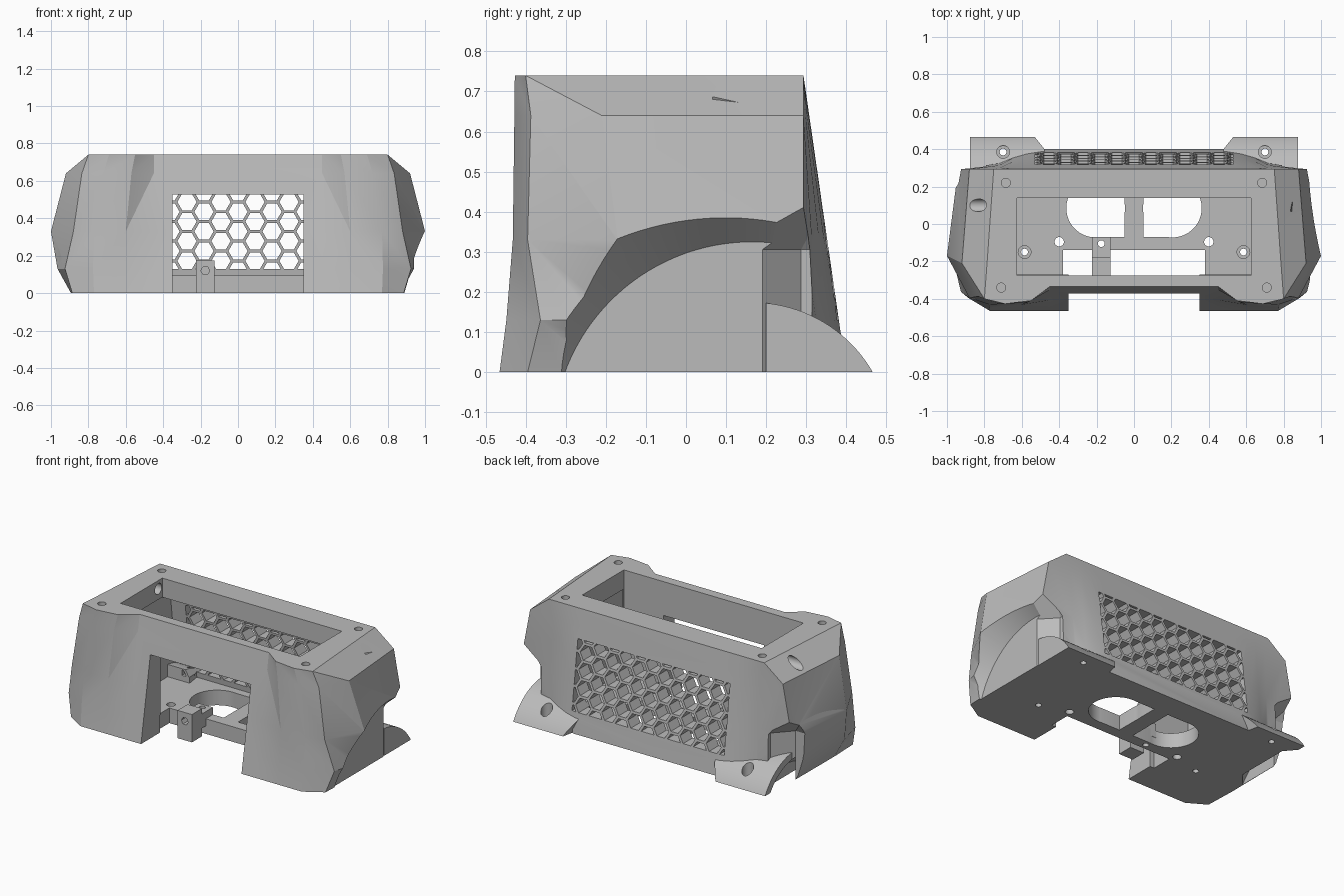
import bpy, bmesh, math
from mathutils import Matrix

cube = bpy.data.objects.get("Cube")
if cube:
    bpy.data.objects.remove(cube, do_unlink=True)

grey = bpy.data.materials.new("matte grey")
grey.use_nodes = True
grey.diffuse_color = (0.5, 0.5, 0.5, 1)
grey.node_tree.nodes["Principled BSDF"].inputs["Base Color"].default_value = (0.5, 0.5, 0.5, 1)


def make_object(name, bm):
    """Turn a bmesh into a linked grey object with outward normals."""
    bmesh.ops.recalc_face_normals(bm, faces=bm.faces)
    mesh = bpy.data.meshes.new(name)
    bm.to_mesh(mesh)
    bm.free()
    mesh.materials.append(grey)
    obj = bpy.data.objects.new(name, mesh)
    bpy.context.collection.objects.link(obj)
    return obj


def loft(bm, rings):
    """Skin closed rings of equal length and cap both ends."""
    loops = [[bm.verts.new(point) for point in ring] for ring in rings]
    count = len(loops[0])
    for low, high in zip(loops, loops[1:]):
        for i in range(count):
            j = (i + 1) % count
            bm.faces.new((low[i], low[j], high[j], high[i]))
    bm.faces.new(loops[0][::-1])
    bm.faces.new(loops[-1])


def solid(name, rings):
    bm = bmesh.new()
    loft(bm, rings)
    return make_object(name, bm)


def box(name, x, y, z):
    return solid(name, [[(x[0], y[0], h), (x[1], y[0], h), (x[1], y[1], h), (x[0], y[1], h)]
                        for h in z])


def cone(name, start, end, placement, segments):
    """Round solid; start and end are (height, radius) pairs before placement."""
    bm = bmesh.new()
    bmesh.ops.create_cone(bm, cap_ends=True, segments=segments, radius1=start[1],
                          radius2=end[1], depth=end[0] - start[0])
    bm.transform(placement @ Matrix.Translation((0, 0, (start[0] + end[0]) / 2)))
    return make_object(name, bm)


def cone_x(name, side, start, end, y, z, segments=128):
    """Round solid lying along x, pointing outward on the given side."""
    turn = Matrix.Rotation(side * math.pi / 2, 4, 'Y')
    return cone(name, start, end, Matrix.Translation((0, y, z)) @ turn, segments)


def pin(name, x, y, radius, low, high, segments=32):
    """Upright round solid."""
    return cone(name, (low, radius), (high, radius), Matrix.Translation((x, y, 0)), segments)


def combine(target, tool, operation='DIFFERENCE'):
    """Apply a boolean, with a second solver if the first changes nothing."""
    before = len(target.data.vertices)
    bpy.context.view_layer.objects.active = target
    for solver in ('MANIFOLD', 'EXACT'):
        modifier = target.modifiers.new("cut", 'BOOLEAN')
        modifier.operation = operation
        modifier.solver = solver
        modifier.object = tool
        bpy.ops.object.modifier_apply(modifier=modifier.name)
        if len(target.data.vertices) not in (0, before):
            break
    bpy.data.objects.remove(tool, do_unlink=True)


# Outer housing: side, corner and bulge points at each height, mirrored in x
HEIGHT = 0.74
levels = [
    (0, (.889, .293), (.893, -.2), (.886, -.395), (.77, -.465), (.6, -.465)),
    (.13, (.93, .293), (.965, -.2), (.925, -.363), (.775, -.448), (.6, -.448)),
    (.33, (.94, .293), (1, -.17), (.88, -.395), (.77, -.432), (.6, -.432)),
    (.64, (.88, .293), (.92, -.21), (.835, -.387), (.72, -.428), (.57, -.42)),
    (HEIGHT, (.75, .293), (.785, -.2), (.8, -.4), (.69, -.427), (.55, -.41)),
]
back_curve = [(0.5, 1), (0.58, .87), (0.65, .66), (0.72, .36)]
rings = []
for z, *points in levels:
    slope = 1 - z / HEIGHT
    back = [(x, .293 + .107 * slope * t) for x, t in back_curve]
    front = (.45, -.335 - .13 * slope)
    half = back + points + [front]
    ring = half + [(-x, y) for x, y in reversed(half)]
    rings.append([(x, y, z) for x, y in ring])
bm = bmesh.new()
loft(bm, rings)
for side, method in ((1, 'FIXED'), (-1, 'ALTERNATE')):
    quads = [f for f in bm.faces if len(f.verts) == 4 and side * f.calc_center_median().x > -.001]
    bmesh.ops.triangulate(bm, faces=quads, quad_method=method)
housing = make_object("housing", bm)

# Wheel arches with flared trims at the rear corners
AXLE_Y, AXLE_Z = 0.165, -0.173
plan = [(.89, .18), (.79, .287), (.79, .6), (1.15, .6), (1.15, .18)]
for side in (1, -1):
    combine(housing, cone_x("arch_cutter", side, (.88, .498), (1.03, .635), AXLE_Y, AXLE_Z))
    combine(housing, solid("corner_cutter", [
        [(side * (x + shift), y + .7 * shift, z) for x, y in plan]
        for z, shift in ((-.1, 0), (.306, 0), (.43, .1))]))

# Cavity, top opening and front notch
cavity = [(-.27, .095), (.29, .095), (.225, .62), (-.27, .62)]
combine(housing, solid("cavity_cutter", [[(x, y, z) for y, z in cavity] for x in (-.63, .63)]))
combine(housing, box("opening_cutter", (-.625, .625), (-.275, .14), (.5, .9)))
combine(housing, box("notch_cutter", (-.35, .35), (-.6, -.25), (-.1, .527)))
combine(housing, box("floor_notch_cutter", (-.38, .38), (-.275, -.14), (-.1, .11)))

# Rear tabs: curved plates that follow the wheel, with shallow hub recesses
tab_radius = 0.347
end_angle = math.asin(-AXLE_Z / tab_radius)
profile = [(.2, 0)]
for k in range(25):
    a = 1.47 + (end_angle - 1.47) * k / 24
    profile.append((AXLE_Y + tab_radius * math.cos(a), AXLE_Z + tab_radius * math.sin(a)))
for side in (1, -1):
    inner = [(side * (.53 - .8 * (.465 - max(y, .4))), y, z) for y, z in profile]
    outer = [(side * .877, y, z) for y, z in profile]
    combine(housing, solid("rear_tab", [inner, outer]), 'UNION')
    combine(housing, cone_x("hub_cutter", side, (.815, .246), (.889, .314), AXLE_Y, AXLE_Z))

# Counterbored screw holes, rim holes, floor holes and side holes
for side in (1, -1):
    for x, y, seat in ((.7, .385, .035), (.585, -.15, .05)):
        combine(housing, pin("screw_hole", side * x, y, .018, -.1, .3))
        combine(housing, pin("screw_seat", side * x, y, .034, seat, .3))
    for x, y in ((.685, .22), (.71, -.34)):
        combine(housing, pin("rim_hole", side * x, y, .024, .65, .9))
    combine(housing, pin("floor_hole", side * .4, -.095, .025, -.1, .3))
    combine(housing, cone_x("side_hole", side, (.55, .034), (1.1, .034), .1, .687, 32))

    # Large rounded floor opening
    opening = pin("floor_opening", side * .205, .085, .157, -.1, .2, 64)
    span = sorted((side * .05, side * .215))
    combine(opening, box("opening_side", span, (-.07, .24), (-.11, .21)), 'UNION')
    combine(housing, opening)
combine(housing, pin("bracket_floor_hole", -.175, -.105, .018, -.1, .3))

# Honeycomb vent in the back wall
ROW = 0.105
COLUMN = ROW * math.sqrt(3) / 2
hex_radius = (ROW - .016) / math.sqrt(3)
bm = bmesh.new()
for column in range(-6, 7):
    for row in range(5):
        cx = column * COLUMN
        cz = .12 + (row + column % 2 / 2) * ROW
        corners = [math.radians(60 * k) for k in range(6)]
        loft(bm, [[(cx + hex_radius * math.cos(a), y, cz + hex_radius * math.sin(a))
                   for a in corners] for y in (.18, .5)])
vent = make_object("vent_cutter", bm)
combine(vent, box("vent_bounds", (-.53, .53), (.19, .45), (.13, .56)), 'INTERSECT')
combine(housing, vent)

# Clamp bracket on the front edge of the floor
bracket = box("floor_bracket", (-.225, -.125), (-.28, -.18), (0, .175))
combine(bracket, box("bracket_arm", (-.224, -.126), (-.2, -.07), (.05, .14)), 'UNION')
combine(bracket, pin("bracket_hole", -.175, -.105, .018, -.1, .3))
combine(bracket, solid("nut_cutter", [
    [(-.175 + .024 * math.cos(k * math.pi / 3), y, .12 + .024 * math.sin(k * math.pi / 3))
     for k in range(6)] for y in (-.3, -.22)]))

# Soften the blended corners and keep real edges crisp
for obj in (housing, bracket):
    bpy.ops.object.select_all(action='DESELECT')
    obj.select_set(True)
    bpy.context.view_layer.objects.active = obj
    bpy.ops.object.shade_smooth_by_angle(angle=math.radians(22))
